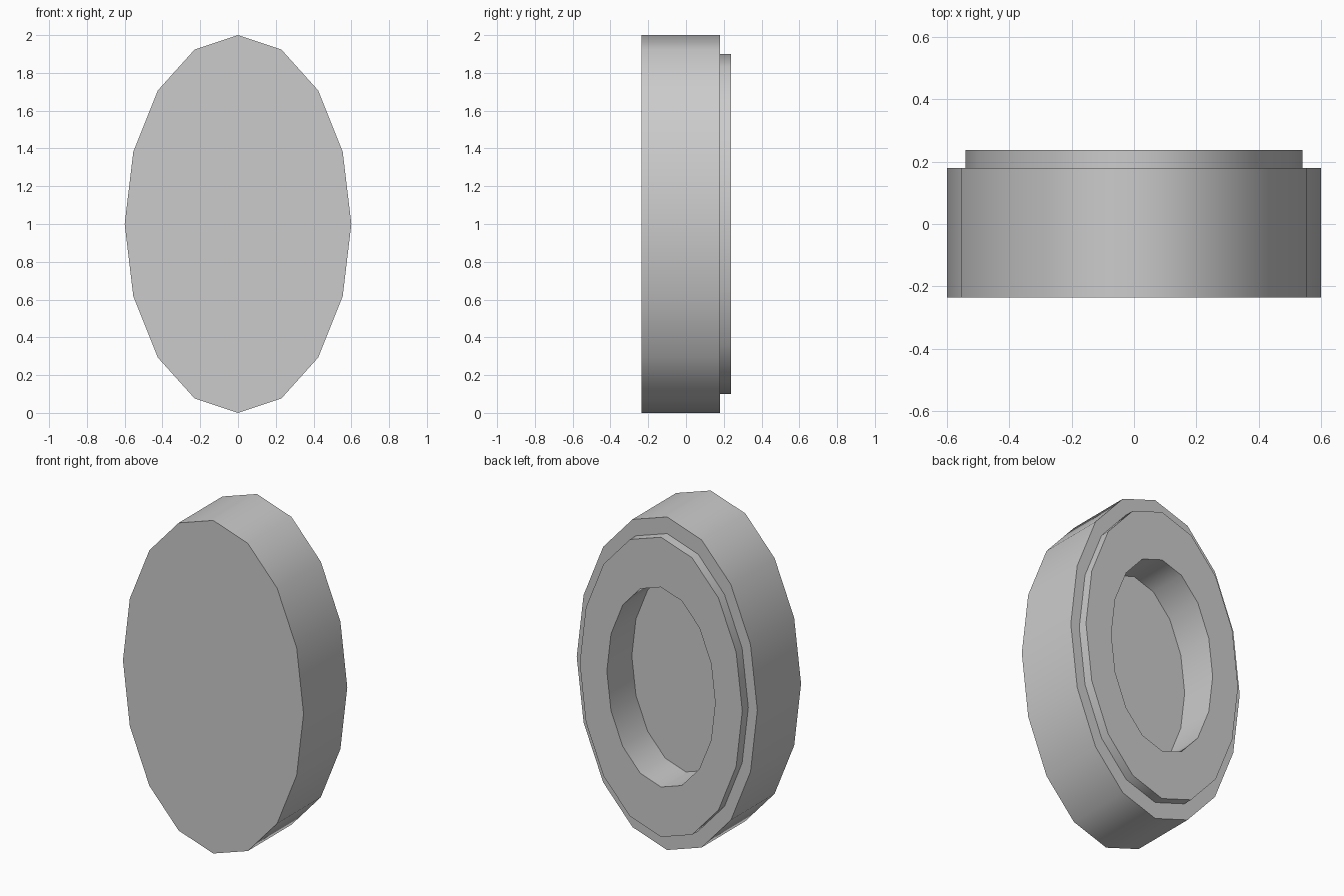
import bpy, bmesh, math

if "Cube" in bpy.data.objects:
    bpy.data.objects.remove(bpy.data.objects["Cube"])

SIDES = 16
MID_Z = 1.0

grey = bpy.data.materials.new("light_grey")
grey.diffuse_color = (0.6, 0.6, 0.6, 1)
grey.use_nodes = True
grey.node_tree.nodes["Principled BSDF"].inputs["Base Color"].default_value = grey.diffuse_color

# Oval profile from front face to recess floor: (half width, half height, y)
PROFILE = [
    (0.60, 1.00, -0.235),  # front face
    (0.60, 1.00, 0.18),    # body back edge
    (0.54, 0.90, 0.18),    # raised rim base
    (0.54, 0.90, 0.237),   # raised rim top
    (0.36, 0.60, 0.237),   # recess mouth
    (0.36, 0.60, 0.0),     # recess floor
]


def oval(bm, rx, rz, y):
    angles = [2 * math.pi * i / SIDES for i in range(SIDES)]
    return [bm.verts.new((rx * math.cos(a), y, MID_Z + rz * math.sin(a))) for a in angles]


bm = bmesh.new()
rings = [oval(bm, *p) for p in PROFILE]
bm.faces.new(rings[0])
bm.faces.new(rings[-1])
for a, b in zip(rings, rings[1:]):
    for i in range(SIDES):
        j = (i + 1) % SIDES
        bm.faces.new((a[i], a[j], b[j], b[i]))
bmesh.ops.recalc_face_normals(bm, faces=bm.faces)

mesh = bpy.data.meshes.new("oval_cap")
bm.to_mesh(mesh)
bm.free()
mesh.materials.append(grey)
cap = bpy.data.objects.new("oval_cap", mesh)
bpy.context.collection.objects.link(cap)

# Smooth oval walls, sharp steps
bpy.context.view_layer.objects.active = cap
cap.select_set(True)
bpy.ops.object.shade_smooth_by_angle(angle=math.radians(45))
